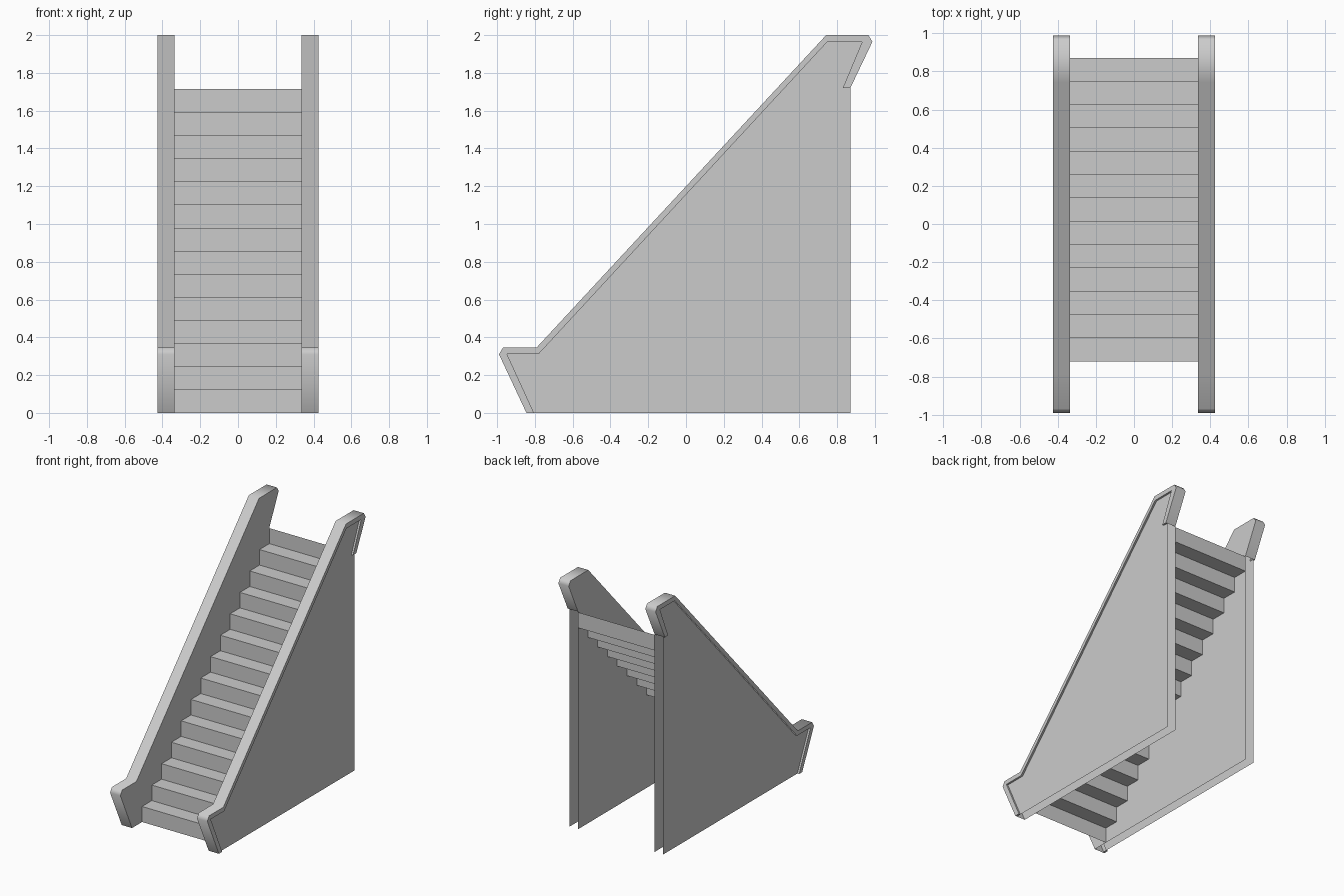
import bpy, bmesh, math

cube = bpy.data.objects.get("Cube")
if cube:
    bpy.data.objects.remove(cube, do_unlink=True)

grey = bpy.data.materials.new("plain_grey")
grey.use_nodes = True
grey.diffuse_color = (0.6, 0.6, 0.6, 1)
grey.node_tree.nodes["Principled BSDF"].inputs["Base Color"].default_value = (0.6, 0.6, 0.6, 1)

# Side profile (y, z): outer edge of the rail, and its inner edge on the recessed side
RAIL = [(-.845, 0), (-.99, .31), (-.968, .347), (-.79, .347),
        (.742, 2), (.965, 2), (.987, 1.965), (.87, 1.72)]
TRIM = [(-.805, 0), (-.948, .312), (-.78, .312),
        (.747, 1.963), (.932, 1.963), (.83, 1.72)]
BACK, INNER, PANEL, OUTER = .87, .335, .41, .425


def build(name, faces, smooth_angle=None):
    """Make an object from a list of polygons, welding shared corners."""
    bm = bmesh.new()
    for pts in faces:
        bm.faces.new([bm.verts.new(p) for p in pts])
    bmesh.ops.remove_doubles(bm, verts=bm.verts, dist=1e-4)
    bmesh.ops.recalc_face_normals(bm, faces=bm.faces)
    mesh = bpy.data.meshes.new(name)
    bm.to_mesh(mesh)
    bm.free()
    mesh.materials.append(grey)
    obj = bpy.data.objects.new(name, mesh)
    bpy.context.collection.objects.link(obj)
    if smooth_angle:
        bpy.ops.object.select_all(action='DESELECT')
        obj.select_set(True)
        bpy.context.view_layer.objects.active = obj
        bpy.ops.object.shade_smooth_by_angle(angle=math.radians(smooth_angle))
    return obj


def flat(path, x):
    return [(x, y, z) for y, z in path]


def strip(path, x0, x1):
    """Band of quads following a path from x0 to x1."""
    return [[(x0, *a), (x1, *a), (x1, *b), (x0, *b)] for a, b in zip(path, path[1:])]


# Hollow side walls, open at the bottom and back, with a raised rail border
for side, s in (("left", 1), ("right", -1)):
    faces = [flat(RAIL + [(BACK, 0)], s * INNER),
             flat(TRIM + [(BACK, 1.72), (BACK, 0)], s * PANEL),
             flat(RAIL + TRIM[::-1], s * OUTER)]
    faces += strip(RAIL, s * INNER, s * OUTER)
    faces += strip(TRIM, s * PANEL, s * OUTER)
    for end in (0, -1):
        faces += strip([RAIL[end], TRIM[end]], s * PANEL, s * OUTER)
    build(side + "_side_wall", faces, 65)

# Stair sheet: alternating risers and treads
STEPS, RISE, START = 14, 1.715 / 14, -.72
RUN = (BACK - START) / (STEPS - 1)
path = []
for i in range(STEPS):
    y = START + i * RUN
    path += [(y, i * RISE), (y, (i + 1) * RISE)]
build("stairs", strip(path, -INNER, INNER))
